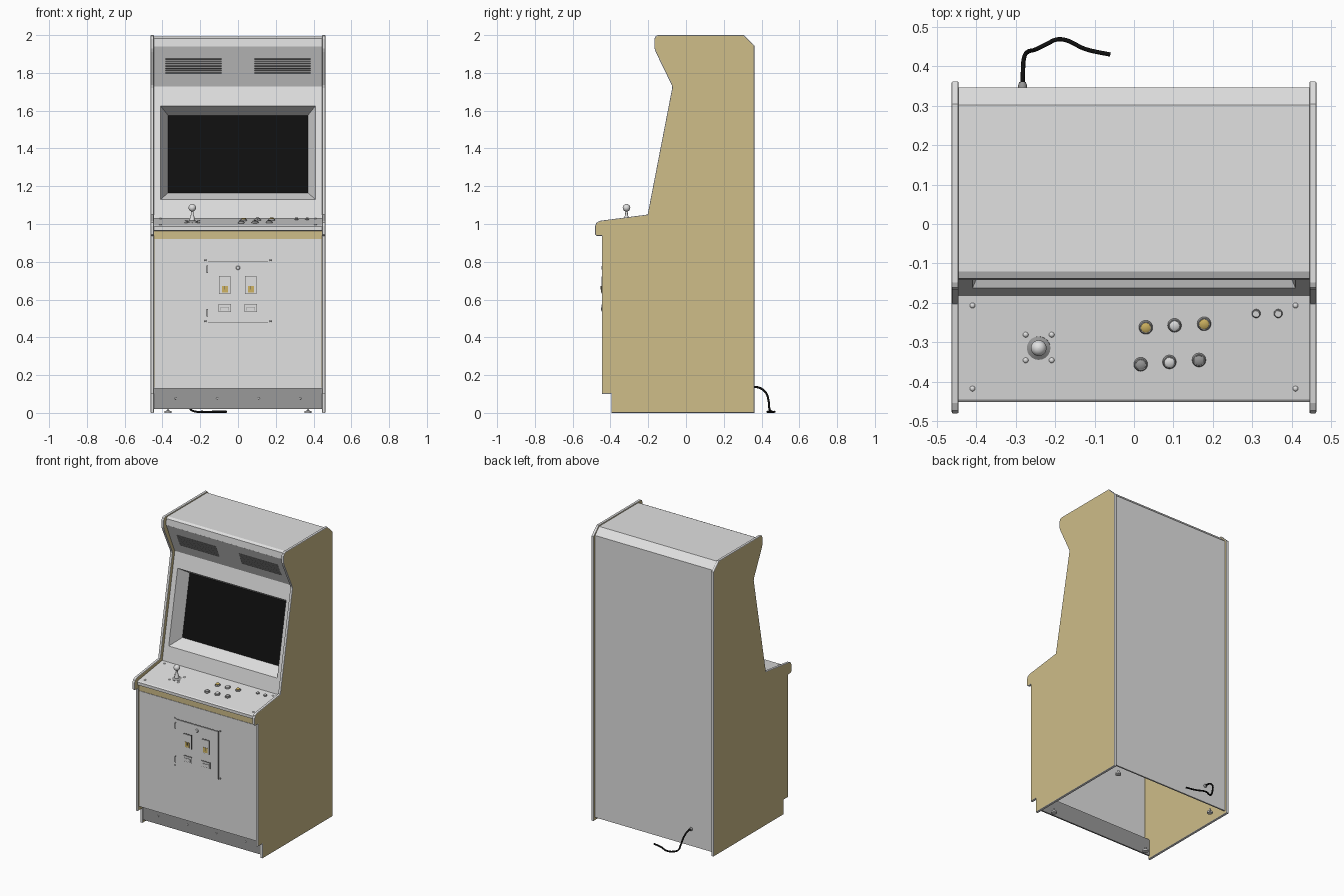
import bpy, bmesh, math
from mathutils import Vector, Matrix

if "Cube" in bpy.data.objects:
    bpy.data.objects.remove(bpy.data.objects["Cube"], do_unlink=True)


def material(name, rgb):
    m = bpy.data.materials.new(name)
    m.use_nodes = True
    m.diffuse_color = (*rgb, 1)
    m.node_tree.nodes["Principled BSDF"].inputs["Base Color"].default_value = (*rgb, 1)
    return m


GREY = material("light grey", (.75, .75, .75))
TAN = material("tan wood", (.62, .51, .25))
DARK = material("mid grey", (.32, .32, .32))
BLACK = material("black", (.005, .005, .005))
SLOT = material("slot grey", (.12, .12, .12))
GOLD = material("amber", (.62, .45, .12))


def finish(name, bm, *mats, smooth=False):
    bmesh.ops.recalc_face_normals(bm, faces=bm.faces)
    me = bpy.data.meshes.new(name)
    bm.to_mesh(me)
    bm.free()
    ob = bpy.data.objects.new(name, me)
    bpy.context.collection.objects.link(ob)
    for m in mats:
        me.materials.append(m)
    if smooth:
        bpy.context.view_layer.objects.active = ob
        bpy.ops.object.select_all(action='DESELECT')
        ob.select_set(True)
        bpy.ops.object.shade_smooth_by_angle(angle=math.radians(40))
    return ob


def extrude_profile(pts, x0, x1):
    """Solid from a (y, z) outline, extruded along x."""
    bm = bmesh.new()
    face = bm.faces.new([bm.verts.new((x0, y, z)) for y, z in pts])
    res = bmesh.ops.extrude_face_region(bm, geom=[face])
    verts = [g for g in res["geom"] if isinstance(g, bmesh.types.BMVert)]
    bmesh.ops.translate(bm, verts=verts, vec=(x1 - x0, 0, 0))
    bmesh.ops.recalc_face_normals(bm, faces=bm.faces)
    return bm


def sheet(name, pts, half, mat, thick=.01):
    """Bent sheet following a (y, z) polyline."""
    bm = bmesh.new()
    rows = [[bm.verts.new((s * half, y, z)) for s in (-1, 1)] for y, z in pts]
    for a, b in zip(rows, rows[1:]):
        bm.faces.new((a[0], a[1], b[1], b[0]))
    ob = finish(name, bm, mat)
    mod = ob.modifiers.new("thickness", 'SOLIDIFY')
    mod.thickness, mod.offset = thick, 0
    return ob


def box(name, centre, size, mat, tilt=0):
    bm = bmesh.new()
    bmesh.ops.create_cube(bm, size=1)
    bmesh.ops.scale(bm, vec=size, verts=bm.verts)
    ob = finish(name, bm, mat)
    ob.location = centre
    ob.rotation_euler.x = tilt
    return ob


def lathe_stack(name, base, axis, rings, mat, sides=20):
    """Turned part: (radius, height) rings along an axis."""
    bm = bmesh.new()
    loops = [[bm.verts.new((r * math.cos(t), r * math.sin(t), h))
              for t in (2 * math.pi * i / sides for i in range(sides))] for r, h in rings]
    for a, b in zip(loops, loops[1:]):
        for i in range(sides):
            j = (i + 1) % sides
            bm.faces.new((a[i], a[j], b[j], b[i]))
    bm.faces.new(loops[0])
    bm.faces.new(loops[-1])
    rot = Vector((0, 0, 1)).rotation_difference(Vector(axis)).to_matrix().to_4x4()
    bmesh.ops.transform(bm, matrix=Matrix.Translation(base) @ rot, verts=bm.verts)
    return finish(name, bm, mat, smooth=True)


# Side panels: tan boards with a rounded grey edge trim
SIDE = [(-.395, 0), (.362, 0), (.362, 1.945), (.305, 2), (-.148, 2), (-.161, 1.994),
        (-.167, 1.98), (-.167, 1.93), (-.16, 1.91), (-.075, 1.735), (-.073, 1.72),
        (-.203, 1.05), (-.455, 1.017), (-.474, 1.007), (-.481, .99), (-.481, .945),
        (-.472, .937), (-.445, .937), (-.445, .1), (-.395, .1)]
for label, s in (("left", 1), ("right", -1)):
    bm = extrude_profile(SIDE, s * .445, s * .463)
    rims = [e for f in bm.faces if abs(f.normal.x) > .9 for e in f.edges]
    bmesh.ops.bevel(bm, geom=rims, offset=.004, segments=2, profile=.5, affect='EDGES')
    for f in bm.faces:
        f.material_index = 0 if abs(f.normal.x) > .95 else 1
    finish(label + "_side_panel", bm, TAN, GREY)

# Sheet body: back, top, speaker panel
W = .446
sheet("back_and_top", [(.342, .02), (.342, 1.945), (.3, 1.987), (-.12, 1.987),
                       (-.134, 1.98), (-.137, 1.94)], W, GREY)
SPK0, SPK1 = Vector((0, -.137, 1.94)), Vector((0, -.046, 1.73))
sheet("speaker_panel", [SPK0.yz, SPK1.yz], W, GREY, .006)

# Speaker grilles: rows of dark slots
spk_dir = (SPK1 - SPK0).normalized()
spk_normal = Vector((0, spk_dir.z, -spk_dir.y))
spk_tilt = math.atan2(-spk_dir.y, -spk_dir.z)
for s in (-1, 1):
    for i in range(7):
        z = 1.801 + i * .0125
        p = SPK0.lerp(SPK1, (1.94 - z) / .21) + spk_normal * .003
        box("speaker_slot", (s * .235, p.y, p.z), (.295, .003, .0055), SLOT, spk_tilt)

# Screen surround with a funnel-shaped recess
def bezel_y(z):
    return -.182 + (z - 1.03) * .194


def ring(bm, half, z0, z1, depth):
    return [bm.verts.new((x, bezel_y(z) + depth, z))
            for x, z in ((-half, z0), (half, z0), (half, z1), (-half, z1))]


bm = bmesh.new()
loops = [ring(bm, W, 1.025, 1.73, 0), ring(bm, .41, 1.13, 1.625, 0), ring(bm, .37, 1.165, 1.575, .085)]
for a, b in zip(loops, loops[1:]):
    for i in range(4):
        bm.faces.new((a[i], a[(i + 1) % 4], b[(i + 1) % 4], b[i]))
finish("screen_surround", bm, GREY)
bm = bmesh.new()
bm.faces.new(ring(bm, .372, 1.163, 1.577, .084))
finish("screen", bm, BLACK)

# Control deck
deck = [(-.17, 1.032), (-.445, .992), (-.452, .986), (-.452, .966), (-.43, .962), (-.17, .962)]
finish("control_deck", extrude_profile(deck, -W, W), GREY)
SLOPE = .04 / .275
UP = Vector((0, -SLOPE, 1)).normalized()


def deck_point(x, y):
    return Vector((x, y, 1.032 + (y + .17) * SLOPE))


# Front: tan rail, front board, ledge and kick plate
box("front_rail", (0, -.427, .942), (2 * W, .012, .044), TAN)
box("front_board", (0, -.43, .525), (.882, .012, .79), GREY)
for s in (-1, 1):
    box("front_edge_strip", (s * .443, -.428, .525), (.006, .01, .79), TAN)
box("kick_ledge", (0, -.41, .134), (2 * W, .05, .008), GREY)
box("kick_plate", (0, -.386, .077), (2 * W, .01, .112), DARK)
for x in (-.33, -.11, .11, .33):
    lathe_stack("kick_bolt", (x, -.39, .077), (0, -1, 0), [(.006, 0), (.004, .004)], GREY, 10)

# Levelling feet
for x in (-.37, .37):
    for y in (-.33, .29):
        lathe_stack("foot", (x, y, 0), (0, 0, 1), [(.018, 0), (.018, .01), (.006, .012), (.006, .03)], GREY)

# Coin door with hinges, lock, slots and return cups
FY = -.436
box("coin_door_gap", (0, FY, .64), (.32, .003, .33), SLOT)
box("coin_door", (0, FY - .002, .64), (.315, .008, .325), GREY)
for z in (.76, .53):
    box("door_hinge", (-.162, FY - .004, z), (.008, .012, .04), DARK)
for x in (-.172, .172):
    for z in (.485, .808):
        lathe_stack("door_bolt", (x, FY, z), (0, -1, 0), [(.005, 0), (.004, .004)], DARK, 10)
lathe_stack("door_lock", (0, FY - .005, .768), (0, -1, 0), [(.011, 0), (.011, .004), (.008, .007)], GREY)
for x in (-.07, .068):
    box("slot_shadow", (x, FY - .006, .678), (.06, .004, .096), SLOT)
    box("slot_plate", (x, FY - .008, .678), (.054, .008, .09), GREY)
    box("slot_window", (x, FY - .012, .655), (.032, .004, .034), GOLD)
    box("slot_line", (x, FY - .0135, .662), (.004, .004, .02), SLOT)
    box("return_frame", (x, FY - .006, .555), (.066, .004, .042), SLOT)
    box("return_cup", (x, FY - .008, .555), (.06, .006, .036), GREY)
    box("return_flap", (x, FY - .011, .551), (.044, .003, .02), DARK)
    box("return_flap_face", (x, FY - .012, .551), (.04, .003, .016), GREY)

# Joystick
base = deck_point(-.242, -.315)
lathe_stack("joystick_washer", base, UP, [(.03, 0), (.03, .002), (.02, .006), (.008, .012)], DARK)
lathe_stack("joystick_shaft", base, (0, 0, 1), [(.017, 0), (.013, .02), (.007, .04), (.006, .065)], GREY)
ball = [(.02 * math.sin(math.pi * k / 12) + .0001, -.02 * math.cos(math.pi * k / 12)) for k in range(13)]
lathe_stack("joystick_ball", base + Vector((0, 0, .075)), (0, 0, 1), ball, GREY)

# Buttons: collar and plunger
for x, y, mat in ((.03, -.262, GOLD), (.103, -.257, GREY), (.178, -.253, GOLD),
                  (.017, -.356, DARK), (.09, -.35, GREY), (.165, -.345, DARK)):
    p = deck_point(x, y)
    lathe_stack("button_collar", p, UP, [(.0175, 0), (.0175, .004), (.015, .008), (.013, .008)], DARK)
    lathe_stack("button_plunger", p, UP, [(.0125, 0), (.0125, .011), (.01, .013)], mat)
for x in (.31, .366):
    p = deck_point(x, -.227)
    lathe_stack("start_collar", p, UP, [(.011, 0), (.011, .004), (.009, .006)], DARK)
    lathe_stack("start_button", p, UP, [(.008, 0), (.008, .009)], GREY)

# Deck bolts
bolts = [(sx * .41, y) for sx in (-1, 1) for y in (-.207, -.418)]
bolts += [(-.242 + sx * .033, y) for sx in (-1, 1) for y in (-.281, -.346)]
for x, y in bolts:
    lathe_stack("deck_bolt", deck_point(x, y), UP, [(.007, 0), (.006, .003), (.003, .005)], GREY, 12)

# Power cable and its grommet
lathe_stack("cable_grommet", (-.283, .345, .136), (0, 1, 0), [(.011, 0), (.011, .008), (.008, .016)], DARK)
cu = bpy.data.curves.new("power_cable", 'CURVE')
cu.dimensions, cu.bevel_depth, cu.bevel_resolution, cu.use_fill_caps = '3D', .0055, 2, True
path = [(-.283, .34, .136), (-.282, .385, .134), (-.279, .422, .108), (-.268, .438, .06),
        (-.25, .443, .018), (-.225, .455, .007), (-.19, .469, .006), (-.12, .443, .006), (-.06, .43, .006)]
sp = cu.splines.new('BEZIER')
sp.bezier_points.add(len(path) - 1)
for bp, co in zip(sp.bezier_points, path):
    bp.co = co
    bp.handle_left_type = bp.handle_right_type = 'AUTO'
cu.materials.append(BLACK)
bpy.context.collection.objects.link(bpy.data.objects.new("power_cable", cu))
